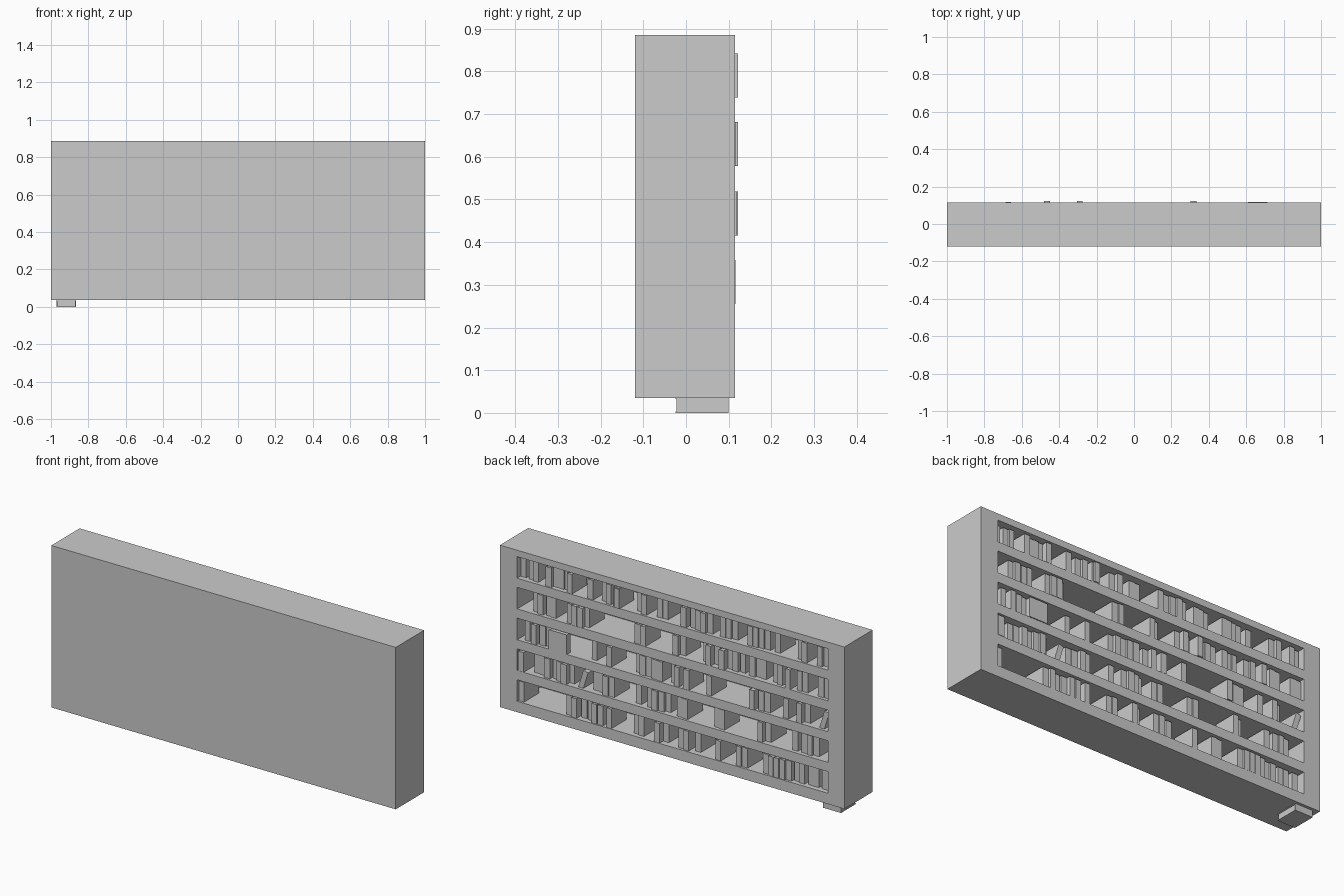
import bpy, bmesh, math, random
from mathutils import Matrix, Vector

if "Cube" in bpy.data.objects:
    bpy.data.objects.remove(bpy.data.objects["Cube"])

random.seed(4)
grey = bpy.data.materials.new("plain grey")
grey.diffuse_color = (0.6, 0.6, 0.6, 1)
grey.use_nodes = True
grey.node_tree.nodes["Principled BSDF"].inputs["Base Color"].default_value = grey.diffuse_color


def add_box(bm, lo, hi, mat=None):
    """Add a box between two corners, optionally transformed."""
    lo, hi = Vector(lo), Vector(hi)
    vs = bmesh.ops.create_cube(bm, size=1)["verts"]
    for v in vs:
        v.co = Vector((lo[i] + (v.co[i] + 0.5) * (hi[i] - lo[i]) for i in range(3)))
        if mat:
            v.co = mat @ v.co


def finish(bm, name):
    me = bpy.data.meshes.new(name)
    bm.to_mesh(me)
    bm.free()
    me.materials.append(grey)
    ob = bpy.data.objects.new(name, me)
    bpy.context.collection.objects.link(ob)
    return ob


def add_book(bm, mat, t, d=0.125, h=0.103):
    """Book standing on its edge: spine on +y at y=0, thickness t along -x."""
    c = 0.003
    add_box(bm, (-c, -d, 0), (0, 0, h), mat)
    add_box(bm, (-t, -d, 0), (c - t, 0, h), mat)
    add_box(bm, (c - t, -c, 0), (-c, 0, h), mat)
    add_box(bm, (c - t, c - d, c), (-c, -c, h - c), mat)


# bookcase body with five open compartments at the back
FLOORS = [0.738, 0.577, 0.415, 0.254, 0.092]
bm = bmesh.new()
add_box(bm, (-1, -0.12, 0.035), (1, 0.115, 0.885))
case = finish(bm, "bookcase")
bm = bmesh.new()
for z in FLOORS:
    add_box(bm, (-0.905, -0.08, z), (0.9, 0.2, z + 0.113))
cutter = finish(bm, "compartment_cutter")
cutter.hide_render = True
cutter.hide_viewport = True
cutter.display_type = 'WIRE'
mod = case.modifiers.new("compartments", 'BOOLEAN')
mod.operation = 'DIFFERENCE'
mod.solver = 'EXACT'
mod.object = cutter

# groups of upright books per shelf: (offset from the +x end, number of books)
ROW1 = [(18, 1), (26, 2), (45, 2), (56, 3), (87, 1), (99, 2), (113, 1), (134, 2), (154, 2),
        (180, 1), (188, 4), (218, 3), (246, 4), (272, 1), (295, 2), (315, 2)]
ROW2 = [(31, 2), (44, 2), (66, 3), (82, 1), (134, 2), (172, 2), (200, 3), (225, 2),
        (237, 1), (247, 3), (270, 2), (285, 1), (295, 2), (316, 2)]
ROW3 = [(23, 1), (31, 1), (38, 2), (89, 1), (106, 1), (133, 4), (156, 1), (168, 2),
        (183, 1), (205, 1), (257, 2), (282, 1), (296, 2)]
ROW4 = [(18, 1), (31, 2), (43, 1), (50, 3), (66, 1), (90, 3), (107, 1), (133, 1), (145, 2),
        (157, 2), (175, 2), (212, 2), (257, 2), (290, 1), (299, 3)]
ROW5 = [(18, 1), (65, 2), (78, 1), (85, 2), (97, 1), (106, 1), (131, 2), (154, 2), (177, 2),
        (192, 1), (215, 1), (235, 2), (262, 3), (279, 2), (291, 2), (305, 2), (319, 1)]

for i, (z, row) in enumerate(zip(FLOORS, (ROW1, ROW2, ROW3, ROW4, ROW5))):
    bm = bmesh.new()
    for start, n in row:
        x = 1 - start / 172
        for _ in range(n):
            t = random.uniform(0.028, 0.034)
            y = random.uniform(0.085, 0.117)
            add_book(bm, Matrix.Translation((x, y, z + 0.001)), t)
            x -= t + 0.001
    finish(bm, f"books_shelf_{i + 1}")

# books leaning over, and one showing its cover
bm = bmesh.new()
for x, z in ((0.555, FLOORS[3]), (-0.845, FLOORS[2])):
    lean = Matrix.Translation((x, 0.1, z + 0.001)) @ Matrix.Rotation(math.radians(-17), 4, 'Y')
    add_book(bm, lean, 0.028, h=0.1)
finish(bm, "leaning_books")
bm = bmesh.new()
facing = Matrix.Translation((0.715, 0.118, FLOORS[2] + 0.001)) @ Matrix.Rotation(math.radians(90), 4, 'Z')
add_book(bm, facing @ Matrix.Translation((0, 0.105, 0)), 0.03, d=0.105)
finish(bm, "facing_book")

# books standing slightly proud of the shelf edge
bm = bmesh.new()
for x, z in ((0.333, FLOORS[0]), (-0.275, FLOORS[1]), (-0.45, FLOORS[2])):
    add_book(bm, Matrix.Translation((x, 0.122, z + 0.001)), 0.03)
finish(bm, "proud_books")

# fallen book lying under the case
bm = bmesh.new()
flat = Matrix.Translation((-0.97, 0.1, 0)) @ Matrix.Rotation(math.radians(90), 4, 'Y')
add_book(bm, flat, 0.035)
finish(bm, "fallen_book")
